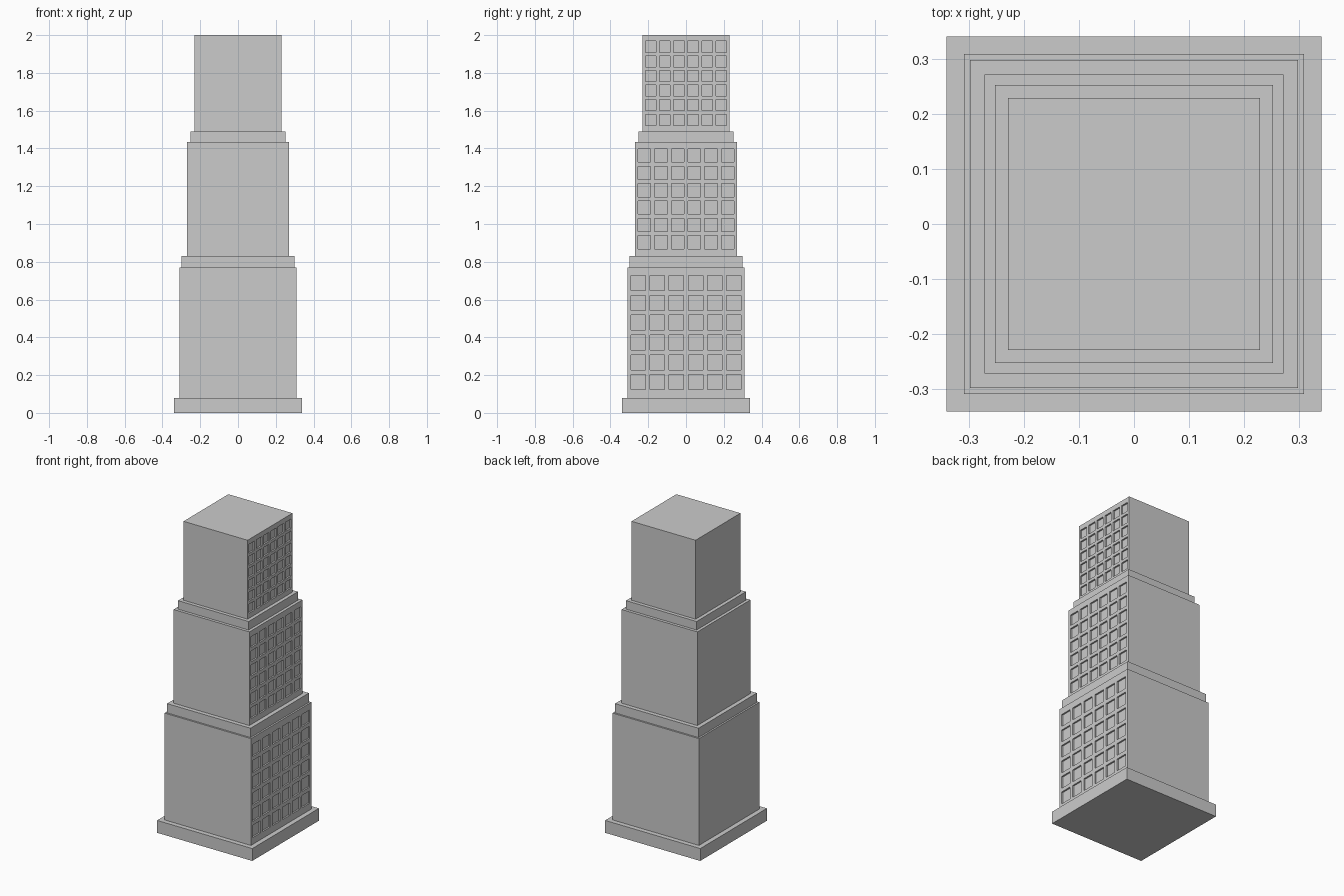
import bpy, bmesh
from mathutils import Matrix, Vector

if "Cube" in bpy.data.objects:
    bpy.data.objects.remove(bpy.data.objects["Cube"])


def make_object(name, boxes):
    """One mesh object from a list of (center, size) boxes."""
    bm = bmesh.new()
    for center, size in boxes:
        bmesh.ops.create_cube(bm, size=1, matrix=Matrix.Translation(center) @ Matrix.Diagonal(Vector((*size, 1))))
    mesh = bpy.data.meshes.new(name)
    bm.to_mesh(mesh)
    bm.free()
    obj = bpy.data.objects.new(name, mesh)
    bpy.context.collection.objects.link(obj)
    return obj


def block(name, half, z0, z1):
    return make_object(name, [((0, 0, (z0 + z1) / 2), (2 * half, 2 * half, z1 - z0))])


def cut_windows(tier, half, z0, z1, n=6, depth=0.01, fill=0.76):
    """Recess an n x n window grid into the +x face."""
    py = 2 * half * 0.98 / n
    pz = (z1 - z0) * 0.91 / n
    zc = (z0 + z1) / 2
    boxes = []
    for i in range(n):
        for j in range(n):
            y = (i - (n - 1) / 2) * py
            z = zc + (j - (n - 1) / 2) * pz
            boxes.append(((half, y, z), (2 * depth, py * fill, pz * fill)))
    cutter = make_object(tier.name + "_window_cutter", boxes)
    mod = tier.modifiers.new("windows", 'BOOLEAN')
    mod.operation = 'DIFFERENCE'
    mod.solver = 'EXACT'
    mod.object = cutter
    # Bake the recesses, then drop the cutter
    bpy.context.view_layer.objects.active = tier
    bpy.ops.object.modifier_apply(modifier=mod.name)
    bpy.data.objects.remove(cutter)


# Plinth and setback ledges
block("base_plinth", 0.34, 0.0, 0.08)
block("lower_ledge", 0.298, 0.77, 0.83)
block("upper_ledge", 0.252, 1.435, 1.49)

# Tower tiers with windows on the right side
for name, half, z0, z1 in (("lower_tier", 0.309, 0.08, 0.77),
                           ("middle_tier", 0.271, 0.83, 1.435),
                           ("top_tier", 0.229, 1.49, 2.0)):
    cut_windows(block(name, half, z0, z1), half, z0, z1)
